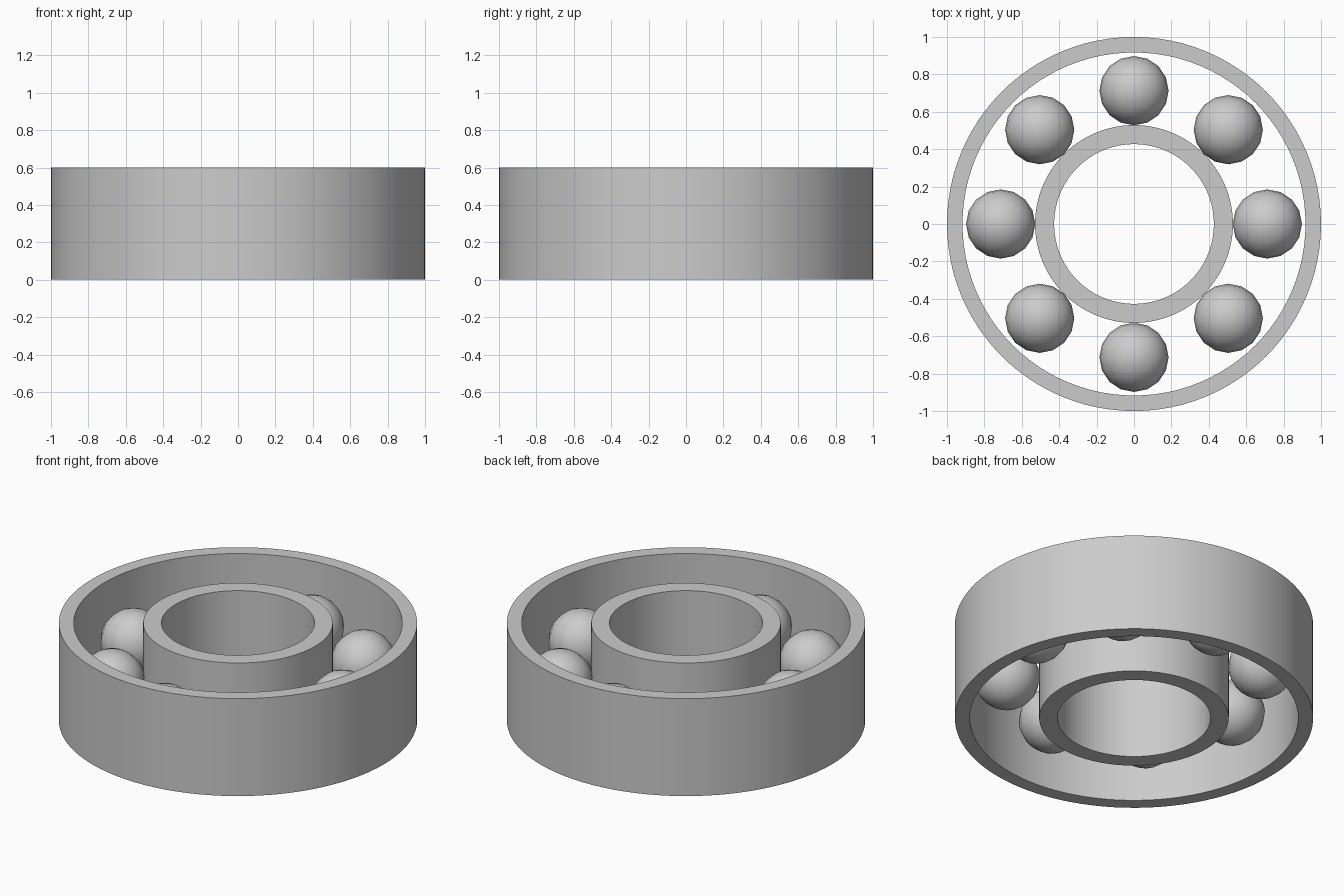
import bpy
import math

HEIGHT = 0.6
BALL_COUNT = 8
BALL_ORBIT = 0.713
BALL_RADIUS = 0.185

cube = bpy.data.objects.get("Cube")
if cube:
    bpy.data.objects.remove(cube, do_unlink=True)

# One plain steel colour for every part
steel = bpy.data.materials.new("steel_grey")
steel.use_nodes = True
colour = (0.6, 0.6, 0.6, 1)
steel.diffuse_color = colour
steel.node_tree.nodes["Principled BSDF"].inputs["Base Color"].default_value = colour


def finish(obj, angle):
    """Give the part its material and smooth it, keeping edges over the angle sharp."""
    obj.data.materials.append(steel)
    bpy.ops.object.select_all(action="DESELECT")
    obj.select_set(True)
    bpy.context.view_layer.objects.active = obj
    bpy.ops.object.shade_smooth_by_angle(angle=math.radians(angle))


def make_ring(name, inner, outer, segments=96):
    """Sweep a rectangular section around the z axis."""
    section = [(inner, 0), (outer, 0), (outer, HEIGHT), (inner, HEIGHT)]
    n = len(section)
    verts, faces = [], []
    for i in range(segments):
        a = math.tau * i / segments
        verts += [(r * math.cos(a), r * math.sin(a), z) for r, z in section]
        here, there = i * n, (i + 1) % segments * n
        for j in range(n):
            k = (j + 1) % n
            faces.append((here + j, there + j, there + k, here + k))
    mesh = bpy.data.meshes.new(name)
    # Reverse the winding so that the normals point out of the solid
    mesh.from_pydata(verts, [], [f[::-1] for f in faces])
    obj = bpy.data.objects.new(name, mesh)
    bpy.context.collection.objects.link(obj)
    finish(obj, 30)


# Races
make_ring("outer_race", 0.917, 1.0)
make_ring("inner_race", 0.427, 0.529)

# Balls, evenly spaced between the races
for i in range(BALL_COUNT):
    a = math.tau * i / BALL_COUNT
    bpy.ops.mesh.primitive_uv_sphere_add(
        segments=16, ring_count=12, radius=BALL_RADIUS,
        location=(BALL_ORBIT * math.cos(a), BALL_ORBIT * math.sin(a), HEIGHT / 2))
    ball = bpy.context.object
    ball.name = f"ball_{i + 1}"
    finish(ball, 60)
